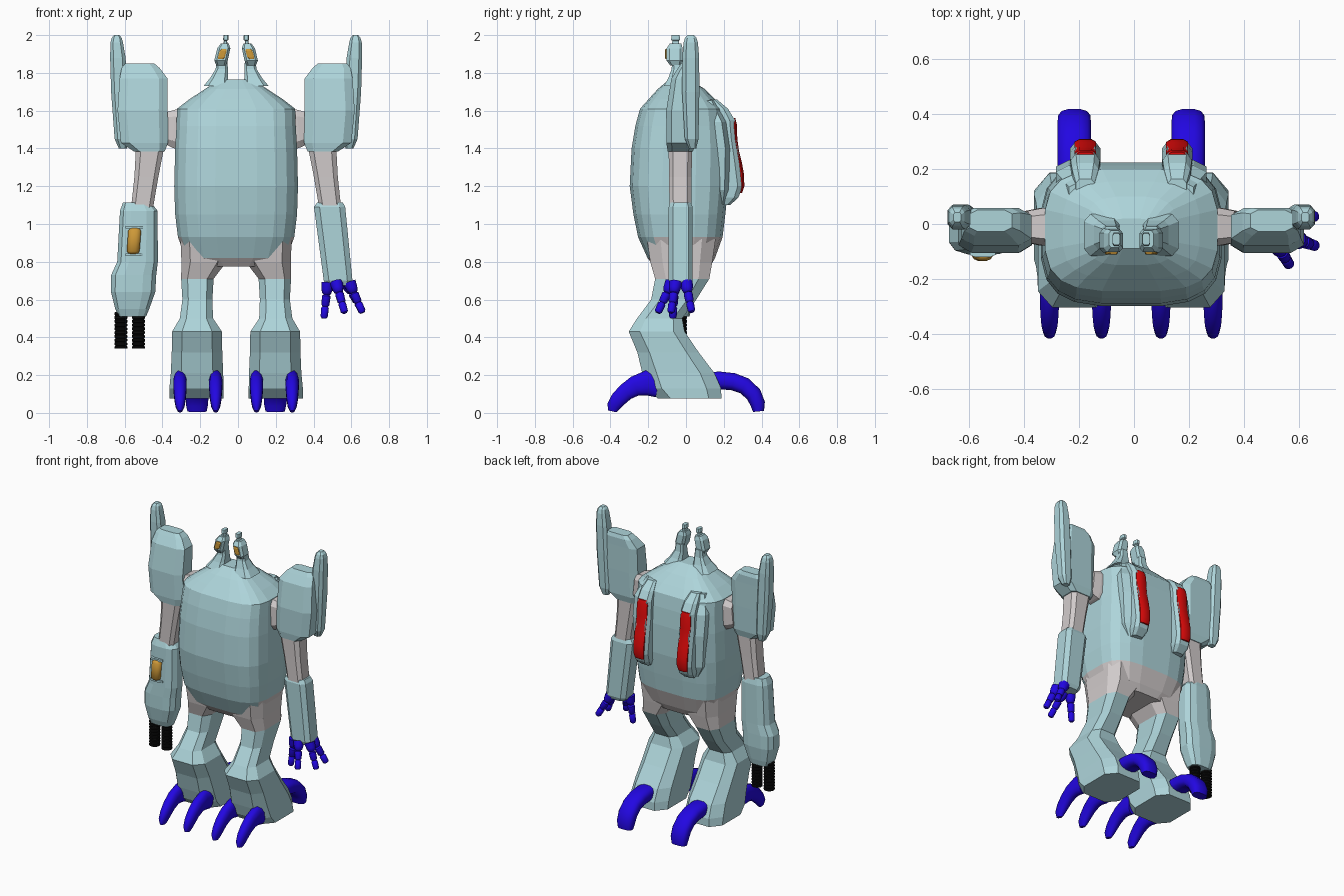
import bpy, bmesh, math
from mathutils import Vector

CX = -0.01  # the body is mirrored about this plane


def material(name, rgb):
    m = bpy.data.materials.new(name)
    m.diffuse_color = (*rgb, 1)
    return m


PALE = material("pale blue", (0.42, 0.66, 0.70))
GREY = material("warm grey", (0.64, 0.60, 0.60))
BLUE = material("deep blue", (0.016, 0.002, 0.76))
RED = material("red", (0.74, 0.003, 0.003))
ORANGE = material("orange", (0.62, 0.32, 0.04))
BLACK = material("black", (0.003, 0.003, 0.003))


def loft(name, stations, mats, n=8, p=4.0, flat=True, side=1, smooth=False, rule=None):
    """Skin superellipse rings; station = (x, y, z, half_width, half_depth)."""
    bm = bmesh.new()
    pts = [Vector((CX + side * s[0], s[1], s[2])) for s in stations]
    rings = []
    for i, s in enumerate(stations):
        u, v = Vector((1, 0, 0)), Vector((0, 1, 0))
        if not flat:
            t = (pts[min(i + 1, len(pts) - 1)] - pts[max(i - 1, 0)]).normalized()
            if abs(t.x) > 0.9:
                u = Vector((0, 1, 0))
            u = (u - t * u.dot(t)).normalized()
            v = t.cross(u)
        ring = []
        for k in range(n):
            a = (k + 0.5) * 2 * math.pi / n
            c, d = math.cos(a), math.sin(a)
            c = math.copysign(abs(c) ** (2 / p), c)
            d = math.copysign(abs(d) ** (2 / p), d)
            ring.append(bm.verts.new(pts[i] + u * c * s[3] + v * d * s[4]))
        rings.append(ring)
    for a, b in zip(rings, rings[1:]):
        for k in range(n):
            bm.faces.new((a[k], a[(k + 1) % n], b[(k + 1) % n], b[k]))
    bm.faces.new(rings[0])
    bm.faces.new(rings[-1])
    bmesh.ops.recalc_face_normals(bm, faces=bm.faces)
    if rule:
        for f in bm.faces:
            f.material_index = rule(f.calc_center_median(), f.normal)
    me = bpy.data.meshes.new(name)
    bm.to_mesh(me)
    bm.free()
    for m in mats:
        me.materials.append(m)
    ob = bpy.data.objects.new(name, me)
    bpy.context.collection.objects.link(ob)
    if smooth:
        bpy.ops.object.select_all(action='DESELECT')
        ob.select_set(True)
        bpy.context.view_layer.objects.active = ob
        bpy.ops.object.shade_smooth_by_angle(angle=math.radians(50))
    return ob


def span(rows, x=0):
    """Rows of (z, half_width, y_front, y_back) to stations."""
    return [(x, (a + b) / 2, z, w, (b - a) / 2) for z, w, a, b in rows]


# Torso with grey pelvis and a pale front plate
torso = [(.775, .20, -.17, .13), (.82, .27, -.205, .155), (.93, .31, -.255, .195),
         (1.05, .325, -.28, .21), (1.2, .33, -.30, .225), (1.4, .325, -.29, .225),
         (1.52, .318, -.27, .215), (1.61, .315, -.245, .20), (1.66, .25, -.20, .155),
         (1.715, .165, -.15, .10), (1.765, .09, -.09, .02)]
loft("torso", span(torso), [PALE, GREY], n=20, p=3.4,
     rule=lambda c, m: int(c.z < .92 and not (c.z > .81 and m.y < -.6)))

for s, tag in ((-1, "left"), (1, "right")):
    def part(name, stations, mat, **kw):
        return loft(tag + "_" + name, stations, [mat], side=s, **kw)

    # Leg, with the hip coloured grey
    leg = [(.175, -.025, .92, .125, .19), (.17, -.025, .80, .125, .172), (.205, -.02, .71, .09, .15),
           (.205, -.065, .60, .083, .125), (.21, -.14, .50, .092, .125), (.207, -.155, .43, .138, .155),
           (.207, -.095, .32, .140, .17), (.207, -.04, .21, .145, .20), (.21, -.01, .13, .150, .205),
           (.21, .02, .075, .15, .175)]
    loft(tag + "_leg", leg, [PALE, GREY], side=s, p=3.5, rule=lambda c, m: int(c.z > .71))

    # Front claws and rear spur
    for i, x in enumerate((.108, .297)):
        part("front_claw_%d" % i,
             [(x, -.15, .15, .034, .07), (x, -.21, .158, .036, .068), (x, -.27, .142, .036, .055),
              (x, -.32, .11, .034, .047), (x, -.36, .07, .030, .043), (x, -.384, .035, .024, .036),
              (x, -.390, .008, .012, .024)], BLUE, n=12, p=2.3, flat=False, smooth=True)
    part("rear_spur",
         [(.207, .09, .165, .06, .05), (.207, .18, .172, .062, .048), (.207, .25, .165, .062, .047),
          (.207, .31, .143, .062, .046), (.207, .358, .098, .062, .044), (.207, .38, .048, .06, .04),
          (.207, .384, .008, .052, .03)], BLUE, n=12, p=2.8, flat=False, smooth=True)

    # Shoulder joint, shoulder block, outer fin, upper arm
    part("shoulder_joint", [(.27, -.01, 1.5, .075, .12), (.33, -.01, 1.505, .07, .105),
                            (.38, -.01, 1.51, .06, .085)], GREY, flat=False)
    part("shoulder_block", [(.46, -.03, 1.385, .085, .07), (.485, -.027, 1.43, .13, .08),
                            (.495, -.025, 1.6, .138, .083), (.49, -.01, 1.77, .132, .07),
                            (.505, .008, 1.825, .105, .053), (.51, .012, 1.85, .08, .04)], PALE)
    part("shoulder_fin", [(.60, .035, 1.40, .022, .02), (.605, .03, 1.45, .04, .038),
                          (.618, .025, 1.7, .046, .048), (.626, .025, 1.88, .043, .047),
                          (.632, .025, 1.96, .035, .04), (.632, .025, 1.985, .028, .032),
                          (.632, .025, 2.0, .015, .018)], PALE, p=3.2)
    part("upper_arm", [(.455, -.03, 1.41, .078, .065), (.475, -.03, 1.25, .066, .062),
                       (.50, -.03, 1.07, .06, .06)], GREY)

    # Head stalk, head, eye plate and antenna
    part("head_stalk", [(.105, -.04, 1.73, .07, .08), (.09, -.04, 1.775, .048, .055),
                        (.076, -.04, 1.82, .034, .038), (.074, -.04, 1.87, .028, .033)], PALE)
    part("head", [(.08, -.055, 1.84, .026, .03), (.08, -.06, 1.865, .037, .045),
                  (.065, -.06, 1.93, .036, .044), (.06, -.055, 1.955, .022, .032)], PALE)
    part("eye", [(.082, -.102, 1.873, .013, .007), (.078, -.103, 1.882, .019, .009),
                 (.068, -.103, 1.917, .019, .009), (.065, -.102, 1.926, .013, .007)], ORANGE)
    part("antenna", [(.058, -.055, 1.94, .013, .022), (.056, -.055, 1.97, .009, .018),
                     (.054, -.055, 1.975, .015, .025), (.054, -.055, 2.0, .014, .022)], PALE)

    # Back pod with flared base and red strip
    part("pod_flare", [(.17, .18, 1.10, .05, .03), (.175, .18, 1.18, .09, .05),
                       (.18, .185, 1.4, .10, .05), (.18, .165, 1.54, .10, .05),
                       (.17, .12, 1.655, .06, .03)], PALE, p=2.6)
    pod = [(1.10, .04, .15, .235), (1.14, .055, .15, .28), (1.2, .058, .15, .303), (1.33, .058, .12, .29),
           (1.45, .058, .12, .268), (1.55, .055, .10, .262), (1.61, .05, .09, .225), (1.66, .035, .08, .165)]
    part("back_pod", span(pod, .167), PALE)
    strip = [(1.165, .036, .26, .298), (1.2, .042, .26, .31), (1.26, .042, .26, .309),
             (1.33, .042, .25, .296), (1.39, .042, .24, .281), (1.45, .042, .23, .273),
             (1.53, .042, .22, .270), (1.56, .036, .22, .262)]
    part("red_strip", span(strip, .167), RED, smooth=True, p=3)

# Right forearm and four jointed fingers
loft("right_forearm", [(.497, -.028, 1.115, .07, .055), (.495, -.028, 1.09, .086, .066),
                       (.54, -.028, .70, .079, .066), (.543, -.028, .675, .066, .055)], [PALE])
fingers = [((.485, -.06, .69), (.465, -.07, .50)), ((.53, -.075, .69), (.575, -.15, .53)),
           ((.60, -.055, .69), (.67, -.08, .53)), ((.585, 0, .69), (.67, .03, .535))]
profile = [(0, .036), (.2, .031), (.31, .024), (.34, .015), (.38, .024), (.63, .022),
           (.67, .014), (.71, .021), (.95, .02), (1, .013)]
for i, (a, b) in enumerate(fingers):
    a, b = Vector(a), Vector(b)
    loft("finger_%d" % i, [(*a.lerp(b, t), r, r) for t, r in profile], [BLUE],
         n=10, p=2, flat=False, smooth=True)

# Left forearm: bulky weapon arm
loft("left_weapon_forearm",
     [(-.525, -.03, 1.115, .075, .055), (-.515, -.033, 1.07, .102, .07), (-.522, -.035, .80, .110, .075),
      (-.542, -.035, .73, .122, .077), (-.545, -.035, .64, .120, .077), (-.55, -.033, .55, .092, .062),
      (-.55, -.03, .51, .075, .05)],
     [PALE], n=12, p=3)

# Orange cell held by two brackets
loft("power_cell", [(-.545, -.105, .84, .02, .016), (-.545, -.107, .855, .035, .028),
                    (-.537, -.107, .965, .035, .028), (-.537, -.105, .98, .02, .016)],
     [ORANGE], n=12, p=2.4, smooth=True)
for i, z in enumerate((.83, .975)):
    loft("cell_bracket_%d" % i, [(-.54, -.10, z, .048, .02), (-.54, -.10, z + .015, .048, .02)], [PALE])

# Ridged black barrels
for i, x in enumerate((-.61, -.517)):
    rows = []
    for k in range(10):
        z = .535 - k * .02
        rows += [(x, -.03, z, .030, .030), (x, -.03, z - .005, .035, .035),
                 (x, -.03, z - .015, .035, .035)]
    loft("barrel_%d" % i, rows, [BLACK], n=14, p=2)
